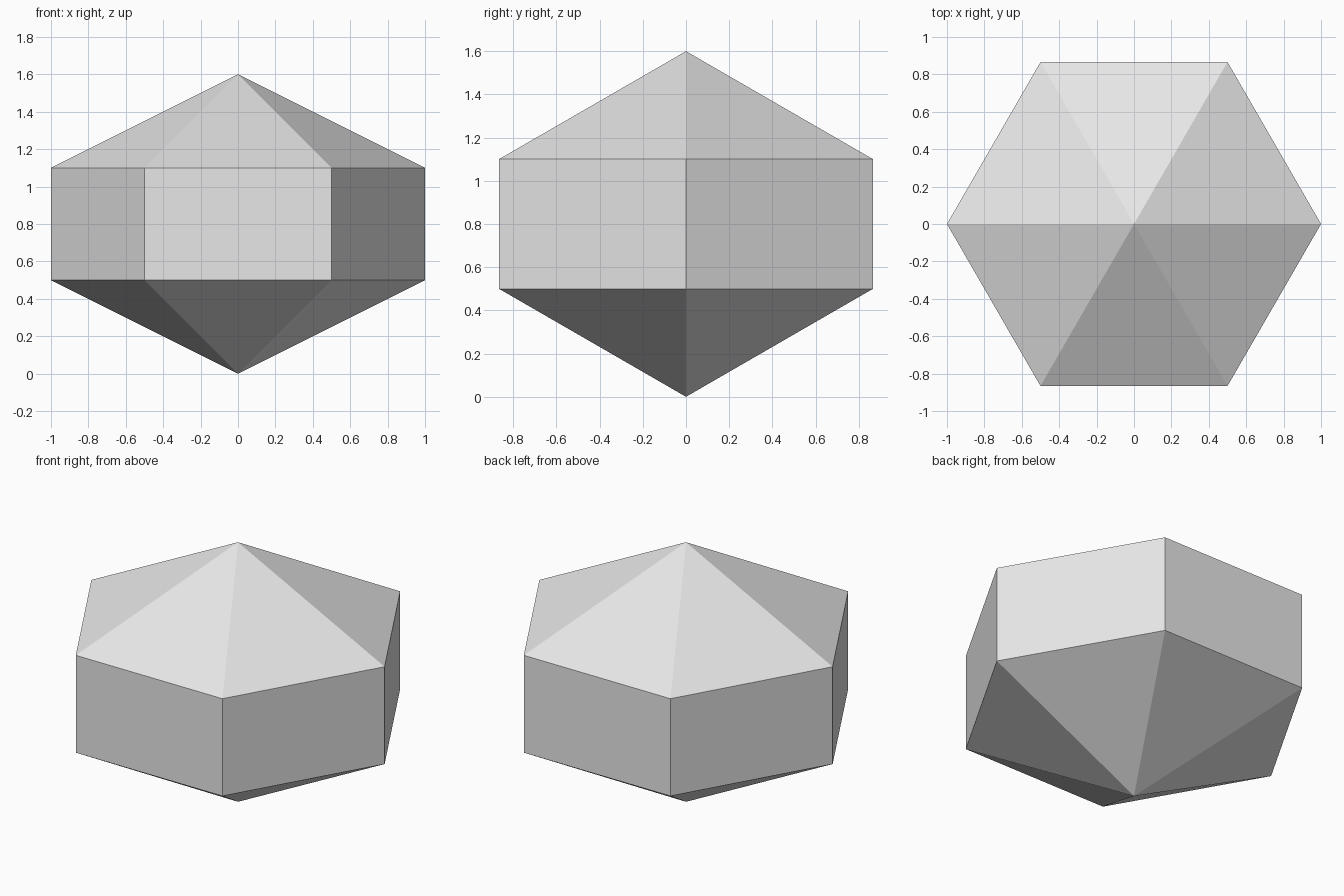
import bpy
import bmesh
import math

if "Cube" in bpy.data.objects:
    bpy.data.objects.remove(bpy.data.objects["Cube"])

SIDES = 6
RADIUS = 1.0
Z_BOTTOM, Z_LOW, Z_HIGH, Z_TOP = 0.0, 0.5, 1.1, 1.6

grey = bpy.data.materials.new("light grey")
grey.diffuse_color = (0.8, 0.8, 0.8, 1.0)
grey.use_nodes = True
grey.node_tree.nodes["Principled BSDF"].inputs["Base Color"].default_value = grey.diffuse_color

bm = bmesh.new()


def ring(z):
    """Hexagon of vertices with corners on the x axis."""
    return [bm.verts.new((RADIUS * math.cos(math.tau * i / SIDES),
                          RADIUS * math.sin(math.tau * i / SIDES), z))
            for i in range(SIDES)]


low, high = ring(Z_LOW), ring(Z_HIGH)
bottom_tip = bm.verts.new((0, 0, Z_BOTTOM))
top_tip = bm.verts.new((0, 0, Z_TOP))

for i in range(SIDES):
    j = (i + 1) % SIDES
    bm.faces.new((low[i], low[j], high[j], high[i]))  # girdle wall
    bm.faces.new((high[i], high[j], top_tip))         # upper pyramid
    bm.faces.new((low[j], low[i], bottom_tip))        # lower pyramid

mesh = bpy.data.meshes.new("hexagonal_crystal")
bm.to_mesh(mesh)
bm.free()
mesh.materials.append(grey)

crystal = bpy.data.objects.new("hexagonal_crystal", mesh)
bpy.context.collection.objects.link(crystal)
